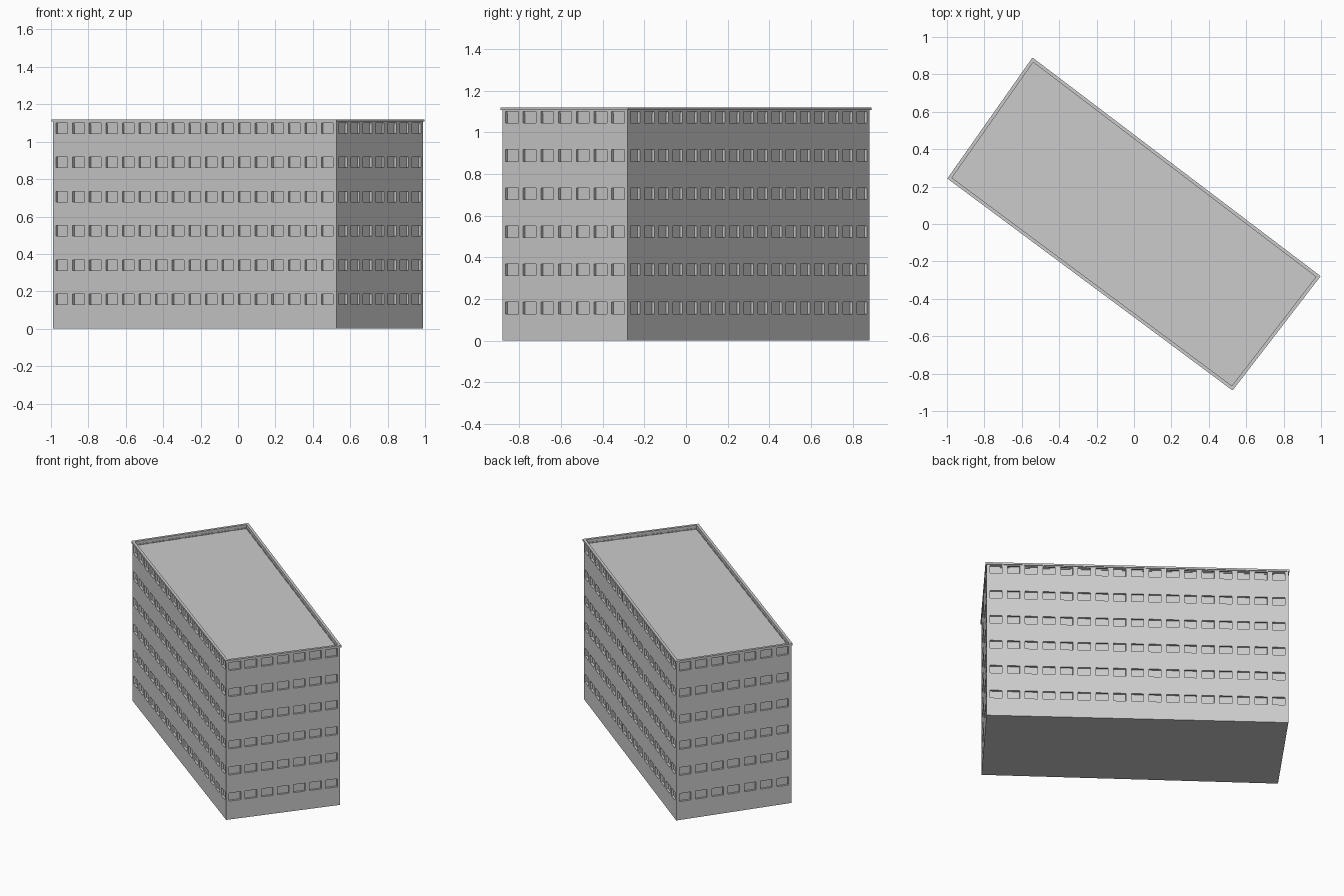
import bpy, bmesh
from mathutils import Vector

cube = bpy.data.objects.get("Cube")
if cube:
    bpy.data.objects.remove(cube, do_unlink=True)

concrete = bpy.data.materials.new("light_concrete")
concrete.use_nodes = True
colour = (0.6, 0.6, 0.6, 1)
concrete.diffuse_color = colour
concrete.node_tree.nodes["Principled BSDF"].inputs["Base Color"].default_value = colour

# Cornice outline, counter-clockwise from the front corner
OUTLINE = [Vector(p) for p in ((0.527, -0.89), (0.998, -0.279), (-0.543, 0.89), (-0.998, 0.243))]
OVERHANG, PARAPET, RECESS = 0.006, 0.018, 0.015
WALL_TOP, ROOF, TOP = 1.107, 1.093, 1.12
WIN_W, WIN_H, FLOOR_H, FIRST_Z, FLOORS = 0.078, 0.056, 0.183, 0.157, 6


def inset(points, d):
    """Move every side of the outline inwards by d."""
    result = []
    for i, p in enumerate(points):
        a = (p - points[i - 1]).normalized()
        b = (points[(i + 1) % len(points)] - p).normalized()
        result.append(p + (b - a) * d / a.cross(b))
    return result


def ring(points, z):
    return [Vector((p.x, p.y, z)) for p in points]


def face(bm, points):
    return bm.faces.new([bm.verts.new(p) for p in points])


def bridge(bm, lower, upper):
    for i in range(len(lower)):
        j = (i + 1) % len(lower)
        face(bm, (lower[i], lower[j], upper[j], upper[i]))


def finish(bm, name):
    bmesh.ops.remove_doubles(bm, verts=bm.verts, dist=0.0001)
    bmesh.ops.recalc_face_normals(bm, faces=bm.faces)
    mesh = bpy.data.meshes.new(name)
    bm.to_mesh(mesh)
    bm.free()
    mesh.materials.append(concrete)
    obj = bpy.data.objects.new(name, mesh)
    bpy.context.collection.objects.link(obj)


def spans(length, centres, size):
    """Cut positions: odd intervals are windows."""
    cuts = [0]
    for c in centres:
        cuts += [c - size / 2, c + size / 2]
    return cuts + [length]


def wall(bm, a, b, count):
    """A wall with a grid of recessed windows."""
    along = (b - a).normalized()
    inward = Vector((-along.y, along.x, 0)) * RECESS
    length = (b - a).length
    pitch = length / (count + 0.08)
    us = spans(length, [length / 2 + (i - (count - 1) / 2) * pitch for i in range(count)], WIN_W)
    zs = spans(WALL_TOP, [FIRST_Z + FLOOR_H * i for i in range(FLOORS)], WIN_H)
    for i in range(len(us) - 1):
        for j in range(len(zs) - 1):
            cell = [Vector((a.x, a.y, z)) + Vector((along.x, along.y, 0)) * u
                    for u, z in ((us[i], zs[j]), (us[i + 1], zs[j]),
                                 (us[i + 1], zs[j + 1]), (us[i], zs[j + 1]))]
            if i % 2 and j % 2:
                pane = [p + inward for p in cell]
                bridge(bm, cell, pane)
                face(bm, pane)
            else:
                face(bm, cell)


# Building body: four walls, closed below and above
body = inset(OUTLINE, OVERHANG)
bm = bmesh.new()
for i, count in enumerate((7, 17, 7, 17)):
    wall(bm, body[i], body[(i + 1) % 4], count)
face(bm, ring(body, 0)[::-1])
finish(bm, "building_walls")

# Parapet with a thin overhanging lip around the sunken roof
inner = inset(OUTLINE, PARAPET)
bm = bmesh.new()
profile = [ring(body, WALL_TOP), ring(OUTLINE, WALL_TOP), ring(OUTLINE, TOP),
           ring(inner, TOP), ring(inner, ROOF)]
for lower, upper in zip(profile, profile[1:]):
    bridge(bm, lower, upper)
face(bm, profile[-1])
finish(bm, "roof_and_parapet")
